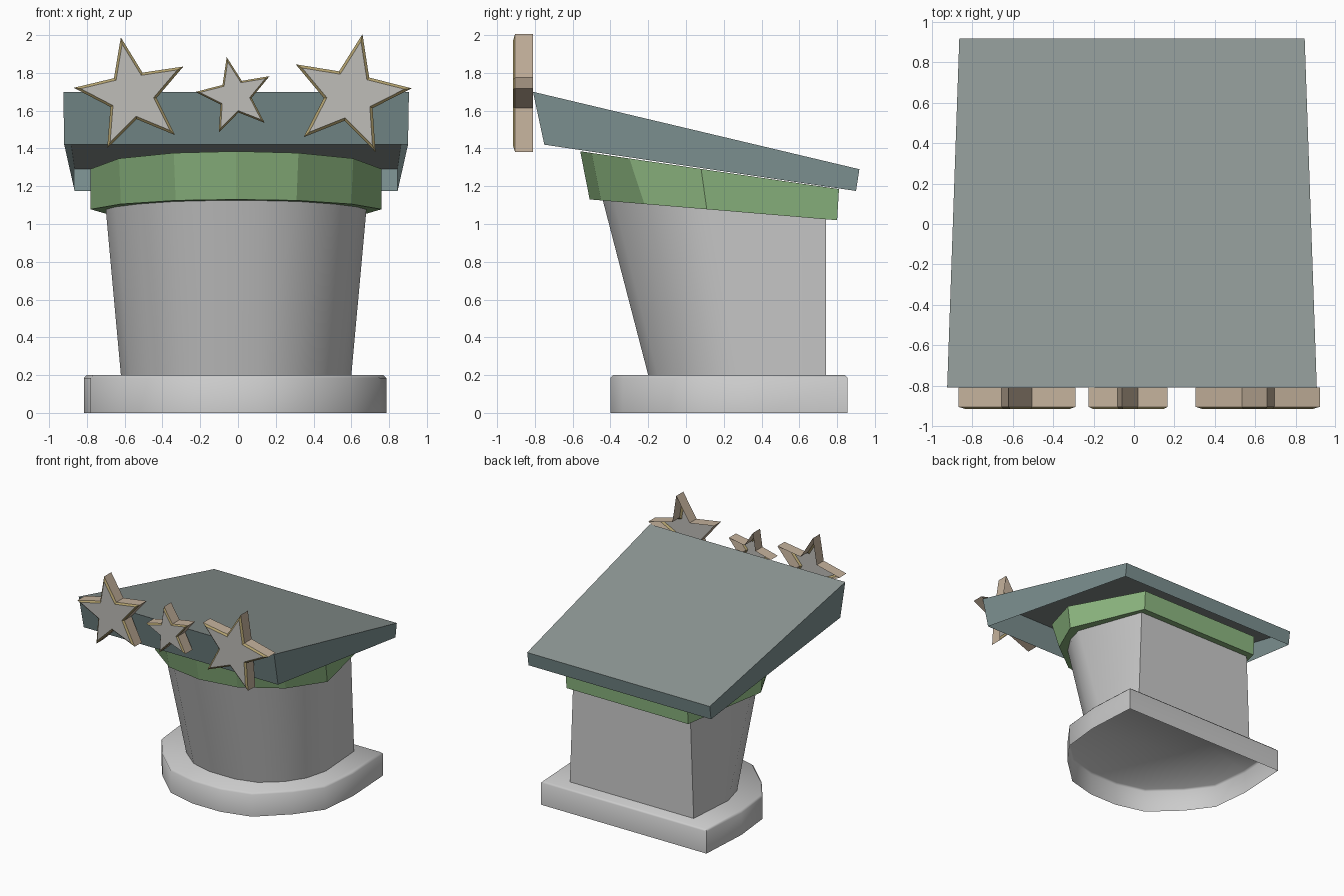
import bpy, bmesh, math

if "Cube" in bpy.data.objects:
    bpy.data.objects.remove(bpy.data.objects["Cube"])


def material(name, color):
    m = bpy.data.materials.new(name)
    m.diffuse_color = (*color, 1)
    m.use_nodes = True
    m.node_tree.nodes["Principled BSDF"].inputs["Base Color"].default_value = m.diffuse_color
    return m


TEAL = material("teal", (0.20, 0.28, 0.28))
SLATE = material("slate", (0.27, 0.31, 0.30))
GREEN = material("green", (0.27, 0.48, 0.22))
TAN = material("tan", (0.55, 0.44, 0.33))
GOLD = material("gold", (0.45, 0.36, 0.16))
FACE = material("light_grey", (0.52, 0.51, 0.48))


def ring(half, z, cx=-0.01):
    """Mirror half an outline (x >= 0) and place it at height z(y)."""
    left = [(-x, y) for x, y in half if x > 0]
    pts = half + left[::-1]
    return [(x + cx, y, z(y)) for x, y in pts]


def loft(name, rings, mats=(), caps=(True, True), side_mats=None):
    """Skin a stack of equal-length rings; caps use the last material if side_mats is given."""
    bm = bmesh.new()
    vs = [[bm.verts.new(p) for p in r] for r in rings]
    n = len(rings[0])
    for k in range(len(vs) - 1):
        for i in range(n):
            j = (i + 1) % n
            f = bm.faces.new((vs[k][i], vs[k][j], vs[k + 1][j], vs[k + 1][i]))
            f.material_index = side_mats[k] if side_mats else 0
    for use, r in zip(caps, (vs[0][::-1], vs[-1])):
        if use:
            f = bm.faces.new(r)
            f.material_index = len(mats) - 1 if side_mats else 0
    bmesh.ops.recalc_face_normals(bm, faces=bm.faces)
    me = bpy.data.meshes.new(name)
    bm.to_mesh(me)
    bm.free()
    ob = bpy.data.objects.new(name, me)
    bpy.context.collection.objects.link(ob)
    for m in mats:
        me.materials.append(m)
    return ob


def smooth(ob, angle=35):
    bpy.ops.object.select_all(action='DESELECT')
    ob.select_set(True)
    bpy.context.view_layer.objects.active = ob
    bpy.ops.object.shade_smooth_by_angle(angle=math.radians(angle))


def line(y0, z0, y1, z1):
    return lambda y: z0 + (z1 - z0) * (y - y0) / (y1 - y0)


# Base plinth: flat back, rounded front, slim top chamfer, hollow underneath
plinth = [(0.13, -0.40), (0.38, -0.335), (0.61, -0.12), (0.765, 0.09), (0.80, 0.42), (0.775, 0.855)]
inner = [(x * 0.982, 0.225 + (y - 0.225) * 0.978) for x, y in plinth]
base = loft("base", [ring(plinth, lambda y: 0.0, -0.015),
                     ring(plinth, lambda y: 0.185, -0.015),
                     ring(inner, lambda y: 0.20, -0.015)], caps=(False, True))
smooth(base, 50)

# Body: leans forward, vertical flat back, top follows the collar
under = line(-0.51, 1.13, 0.80, 1.02)
foot = [(0.12, -0.20), (0.30, -0.15), (0.46, -0.02), (0.56, 0.13), (0.61, 0.32), (0.58, 0.74)]
head = [(0.12, -0.44), (0.33, -0.38), (0.52, -0.22), (0.64, -0.04), (0.69, 0.12), (0.55, 0.74)]
body = loft("body", [ring(foot, lambda y: 0.20), ring(head, under)], caps=(False, True))
smooth(body)

# Collar: faceted green band, thicker at the front
low = [(0, -0.51), (0.32, -0.45), (0.61, -0.22), (0.77, 0.11), (0.57, 0.80)]
high = [(0, -0.56), (0.33, -0.50), (0.62, -0.30), (0.77, 0.08), (0.57, 0.81)]
loft("collar", [ring(low, under), ring(high, line(-0.56, 1.385, 0.81, 1.185))], [GREEN])

# Roof: sloping lid, open underneath
rim = [(0.91, -0.75), (0.855, 0.90)]
top = [(0.915, -0.81), (0.855, 0.918)]
loft("roof", [ring(rim, line(-0.75, 1.42, 0.90, 1.175)),
              ring(top, line(-0.81, 1.70, 0.918, 1.29))],
     [TEAL, SLATE], caps=(False, True), side_mats=[0])


# Stars: hollow tan shells, open at the back, with a gold chamfer and a pale face
def star(name, cx, cz, radius, tilt):
    def outline(scale, y):
        pts = []
        for i in range(10):
            r = radius * scale * (0.42 if i % 2 else 1)
            a = math.radians(tilt + 36 * i)
            pts.append((cx + r * math.cos(a), y, cz + r * math.sin(a)))
        return pts
    loft(name, [outline(1, -0.81), outline(1, -0.905), outline(0.88, -0.917)],
         [TAN, GOLD, FACE], caps=(False, True), side_mats=[0, 1])


star("left_star", -0.561, 1.683, 0.311, 101)
star("middle_star", -0.016, 1.677, 0.211, 102)
star("right_star", 0.592, 1.682, 0.330, 78.3)
